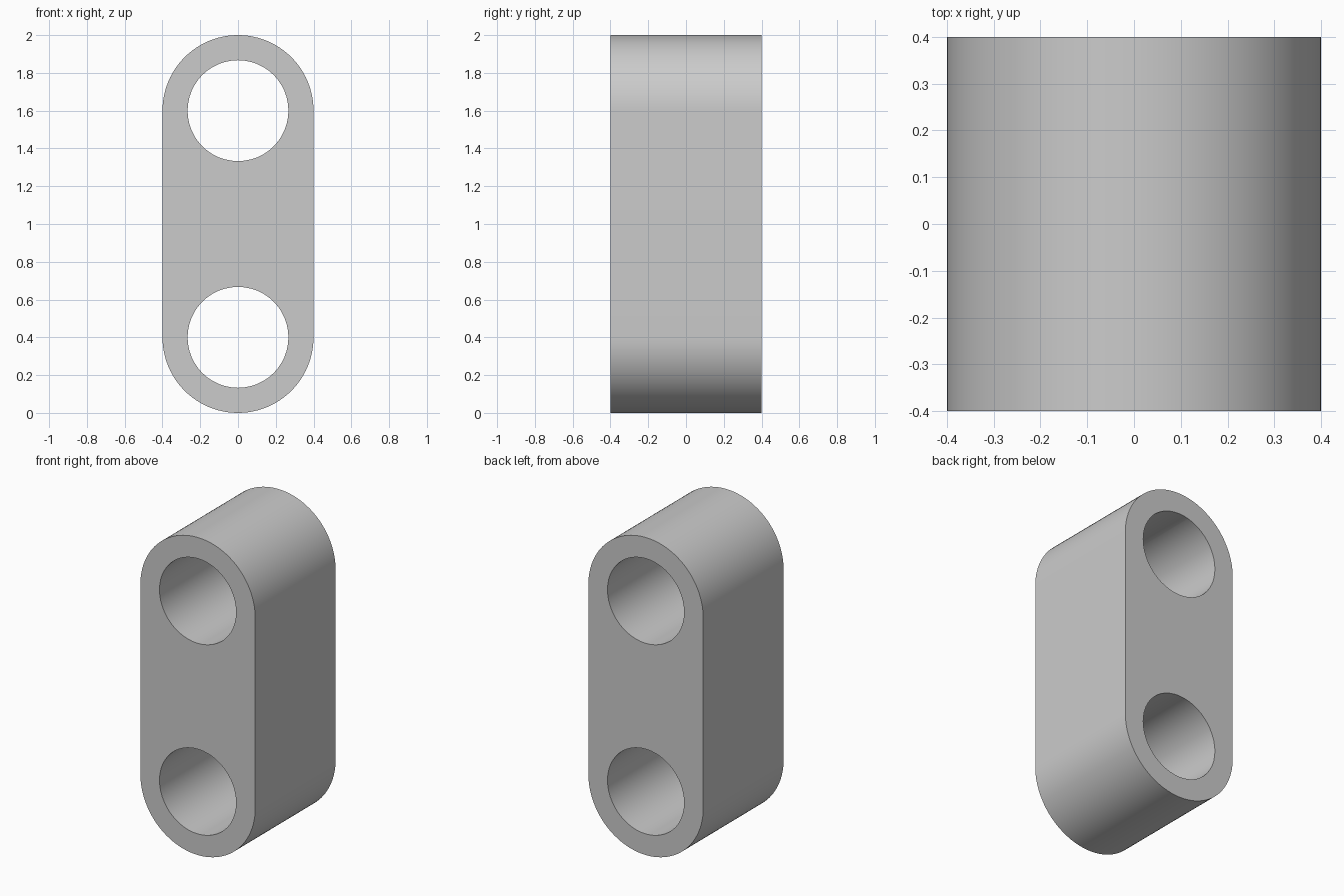
import bpy, bmesh
from math import cos, sin, pi

if "Cube" in bpy.data.objects:
    bpy.data.objects.remove(bpy.data.objects["Cube"])

RADIUS, BORE, DEPTH = 0.4, 0.267, 0.8
LOW, HIGH = 0.4, 1.6
STEPS = 48

grey = bpy.data.materials.new("plain grey")
grey.use_nodes = True
colour = (0.6, 0.6, 0.6, 1)
grey.diffuse_color = colour
grey.node_tree.nodes["Principled BSDF"].inputs["Base Color"].default_value = colour


def arc(radius, z, start, sweep, count):
    angles = [start + sweep * i / STEPS for i in range(count)]
    return [(radius * cos(a), z + radius * sin(a)) for a in angles]


def prism(name, outline, depth):
    """Extrude an outline in the XZ plane, centred on y = 0."""
    bm = bmesh.new()
    face = bm.faces.new([bm.verts.new((x, -depth / 2, z)) for x, z in outline])
    new = bmesh.ops.extrude_face_region(bm, geom=[face])["geom"]
    verts = [v for v in new if isinstance(v, bmesh.types.BMVert)]
    bmesh.ops.translate(bm, verts=verts, vec=(0, depth, 0))
    bmesh.ops.recalc_face_normals(bm, faces=bm.faces)
    mesh = bpy.data.meshes.new(name)
    bm.to_mesh(mesh)
    bm.free()
    mesh.materials.append(grey)
    obj = bpy.data.objects.new(name, mesh)
    bpy.context.collection.objects.link(obj)
    return obj


# Round-ended link body
outline = arc(RADIUS, HIGH, 0, pi, STEPS + 1) + arc(RADIUS, LOW, pi, pi, STEPS + 1)
link = prism("link_body", outline, DEPTH)
bpy.context.view_layer.objects.active = link
link.select_set(True)

# Two through bores
for z in (LOW, HIGH):
    cutter = prism("bore_cutter", arc(BORE, z, 0, 2 * pi, STEPS), DEPTH * 1.5)
    cutter.hide_render = True
    bore = link.modifiers.new("bore", "BOOLEAN")
    bore.operation = "DIFFERENCE"
    bore.solver = "EXACT"
    bore.object = cutter
    bpy.ops.object.modifier_apply(modifier=bore.name)
    bpy.data.objects.remove(cutter)

# Smooth curved walls, crisp rims
bpy.ops.object.shade_smooth_by_angle(angle=pi / 6)
